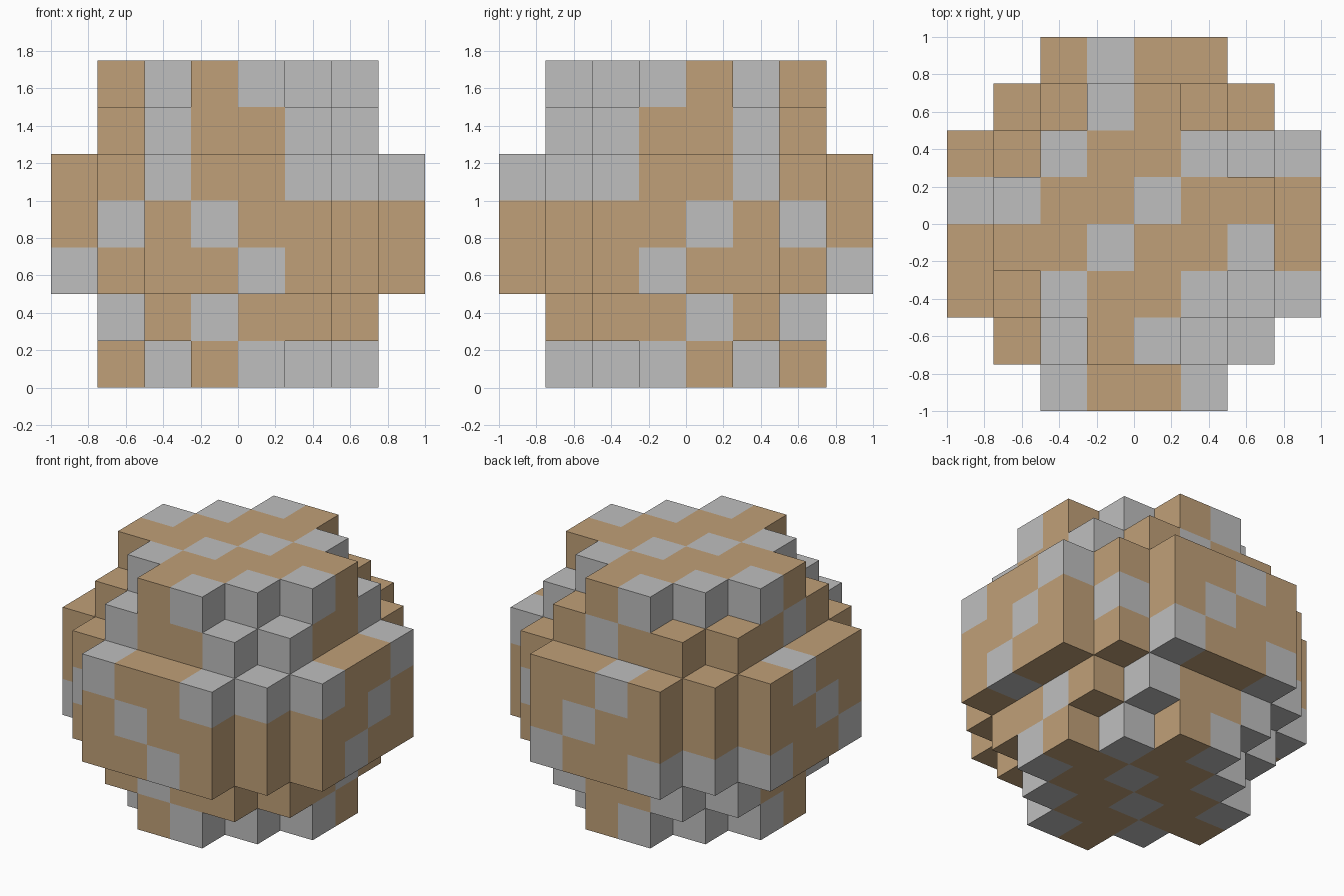
import bpy
import bmesh
from mathutils import Vector

cube = bpy.data.objects.get("Cube")
if cube:
    bpy.data.objects.remove(cube, do_unlink=True)

CELL = 0.25
LAYERS = 7

# Half width in cells of each layer, by row distance from the centre
CAP, SHOULDER, BELT = (3, 2, 1, 0), (3, 3, 2, 0), (4, 4, 3, 2)
PARTS = [CAP, SHOULDER, BELT, BELT, BELT, SHOULDER, CAP]

# Checker patterns, T tan and G grey, lowest row first
SIDE = ["TTGTGGGT", "TGTGTTTT", "GTTTGTTT", "TGTGTTTT",
        "TTGTTGGG", "TTGTTGGT", "TTGTGGGT"]
TOP = ["TTGTTGTT", "TTGTGGGT", "TTGTTGGG", "TTTGTTGT",
       "GGTTGTTT", "TTGTTGGG", "TTTGTTTT", "TTTGTTTT"]


def make_material(name, rgb):
    mat = bpy.data.materials.new(name)
    mat.use_nodes = True
    color = (*rgb, 1.0)
    mat.diffuse_color = color
    bsdf = next(n for n in mat.node_tree.nodes if n.type == 'BSDF_PRINCIPLED')
    bsdf.inputs["Base Color"].default_value = color
    bsdf.inputs["Roughness"].default_value = 0.9
    return mat


def reach(index):
    """Distance of a cell from the centre line, counted from zero."""
    return index - 4 if index >= 4 else 3 - index


def filled(x, y, z):
    if not (0 <= x < 8 and 0 <= y < 8 and 0 <= z < LAYERS):
        return False
    return reach(x) < PARTS[z][reach(y)]


def face_color(cell, axis, sign):
    """Opposite sides share one pattern, turned through the centre."""
    x, y, z = cell
    if (axis == 1 and sign > 0) or (axis != 1 and sign < 0):
        x, y, z = 7 - x, 7 - y, LAYERS - 1 - z
    if axis == 2:
        key = TOP[y][x]
    elif axis == 1:
        key = SIDE[z][x]
    else:
        key = SIDE[z][7 - y]
    return "TG".index(key)


def add_face(bm, cell, axis, sign):
    u, v = (axis + 1) % 3, (axis + 2) % 3
    corners = []
    for a, b in ((0, 0), (1, 0), (1, 1), (0, 1)):
        p = Vector(cell)
        p[axis] += sign > 0
        p[u] += a
        p[v] += b
        corners.append(bm.verts.new((p - Vector((4, 4, 0))) * CELL))
    if sign < 0:
        corners.reverse()
    face = bm.faces.new(corners)
    face.material_index = face_color(cell, axis, sign)


# Outer shell of the stepped ball
bm = bmesh.new()
for z in range(LAYERS):
    for y in range(8):
        for x in range(8):
            if not filled(x, y, z):
                continue
            for axis in range(3):
                for sign in (-1, 1):
                    beside = [x, y, z]
                    beside[axis] += sign
                    if not filled(*beside):
                        add_face(bm, (x, y, z), axis, sign)
bmesh.ops.remove_doubles(bm, verts=bm.verts[:], dist=0.001)

mesh = bpy.data.meshes.new("block_ball")
bm.to_mesh(mesh)
bm.free()
mesh.materials.append(make_material("tan", (0.527, 0.352, 0.188)))
mesh.materials.append(make_material("light_grey", (0.52, 0.52, 0.52)))
ball = bpy.data.objects.new("block_ball", mesh)
bpy.context.collection.objects.link(ball)
